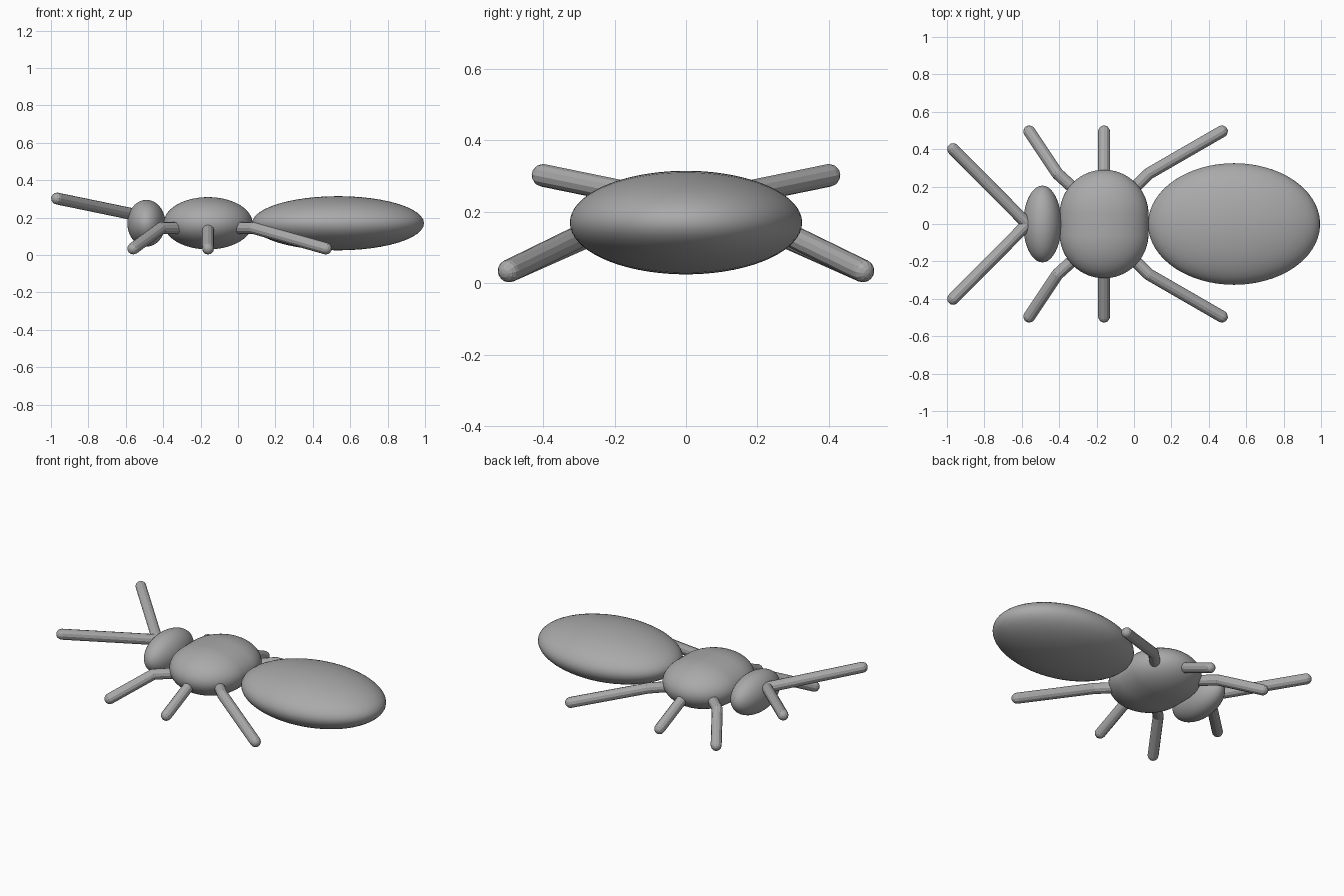
import bpy, bmesh
from mathutils import Vector, Matrix

cube = bpy.data.objects.get("Cube")
if cube:
    bpy.data.objects.remove(cube, do_unlink=True)

grey = bpy.data.materials.new("body grey")
grey.use_nodes = True
colour = (0.4, 0.4, 0.4, 1)
grey.diffuse_color = colour
grey.node_tree.nodes["Principled BSDF"].inputs["Base Color"].default_value = colour


def finish(name, bm, smooth):
    bmesh.ops.recalc_face_normals(bm, faces=bm.faces[:])
    for face in bm.faces:
        face.smooth = smooth
    mesh = bpy.data.meshes.new(name)
    bm.to_mesh(mesh)
    bm.free()
    mesh.materials.append(grey)
    obj = bpy.data.objects.new(name, mesh)
    bpy.context.collection.objects.link(obj)
    return obj


def ellipsoid(name, centre, radii, stretch=0):
    """Smooth body segment; stretch inserts a straight middle along y."""
    bm = bmesh.new()
    bmesh.ops.create_uvsphere(bm, u_segments=48, v_segments=33, radius=1)
    bmesh.ops.rotate(bm, verts=bm.verts, matrix=Matrix.Rotation(1.5708, 3, "X"))
    for v in bm.verts:
        side = 1 if v.co.y > 0 else -1
        v.co = Vector(c * r for c, r in zip(v.co, radii))
        v.co.y += side * stretch
        v.co += Vector(centre)
    return finish(name, bm, True)


def limb(name, points, radius=0.032, sides=12):
    """Round rod through the points with domed ends and knees."""
    bm = bmesh.new()
    points = [Vector(p) for p in points]
    for a, b in zip(points, points[1:]):
        turn = (b - a).to_track_quat("Z", "Y").to_matrix().to_4x4()
        bmesh.ops.create_cone(bm, cap_ends=False, segments=sides,
                              radius1=radius, radius2=radius, depth=(b - a).length,
                              matrix=Matrix.Translation((a + b) / 2) @ turn)
        for p in (a, b):
            bmesh.ops.create_uvsphere(bm, u_segments=sides, v_segments=8, radius=radius,
                                      matrix=Matrix.Translation(p) @ turn)
    return finish(name, bm, False)


# Body segments
ellipsoid("head", (-0.49, 0, 0.17), (0.102, 0.205, 0.125))
ellipsoid("thorax", (-0.16, 0, 0.17), (0.238, 0.24, 0.14), 0.05)
ellipsoid("abdomen", (0.535, 0, 0.17), (0.46, 0.325, 0.145))

# Legs and antennae, one of each per side
limbs = {
    "front_leg": [(-0.3, 0.17, 0.145), (-0.41, 0.27, 0.145), (-0.56, 0.495, 0.035)],
    "middle_leg": [(-0.16, 0.17, 0.145), (-0.16, 0.27, 0.135), (-0.16, 0.495, 0.035)],
    "rear_leg": [(-0.02, 0.17, 0.145), (0.08, 0.27, 0.145), (0.47, 0.495, 0.035)],
    "antenna": [(-0.57, 0, 0.22), (-0.967, 0.4, 0.302)],
}
for name, path in limbs.items():
    for label, side in (("right", -1), ("left", 1)):
        limb(f"{label}_{name}", [(x, y * side, z) for x, y, z in path])
